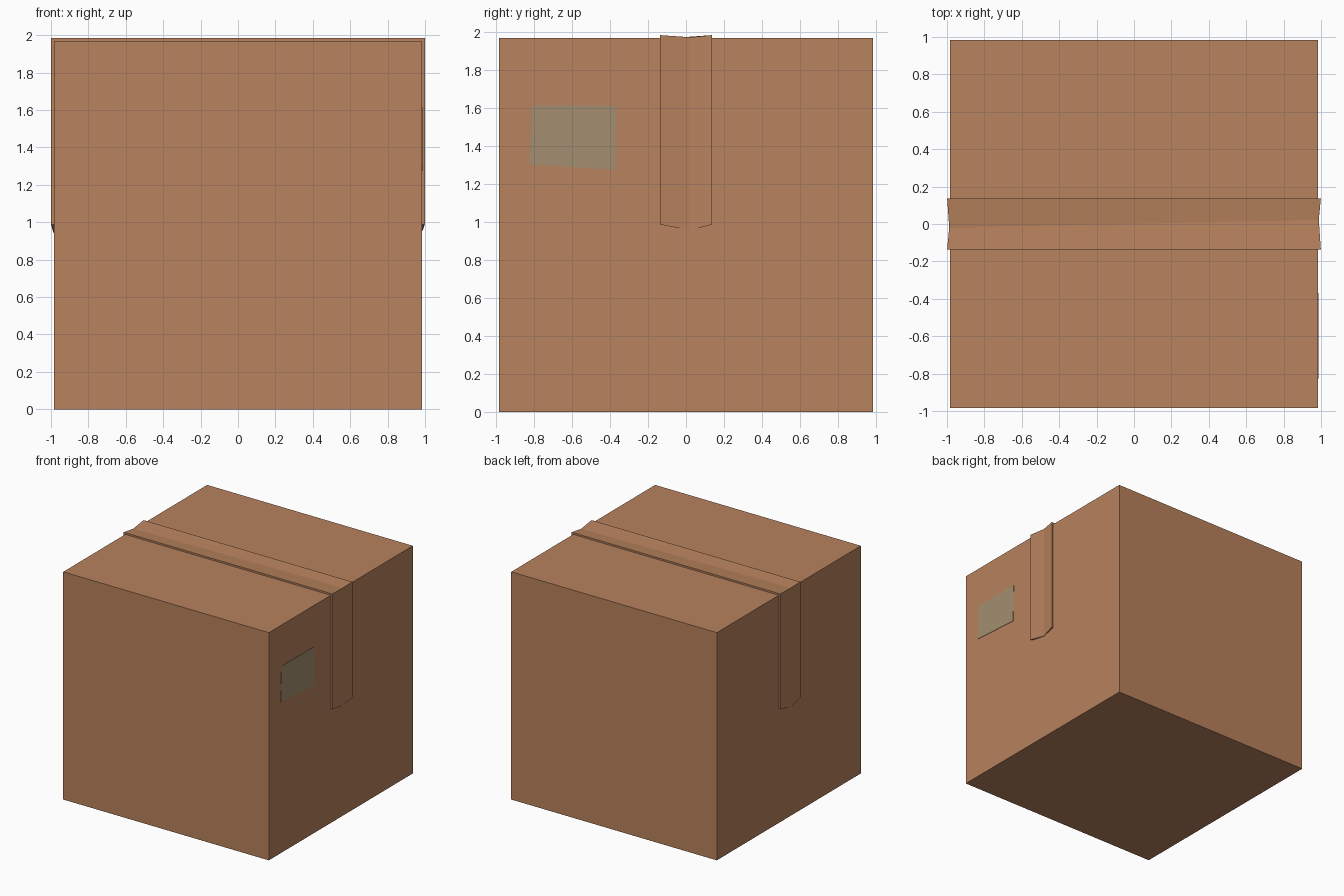
import bpy, bmesh

if "Cube" in bpy.data.objects:
    bpy.data.objects.remove(bpy.data.objects["Cube"])

H = 0.984      # half size of the box
TOP = 1.97     # box height
W = 0.137      # half width of the tape


def material(name, rgb):
    m = bpy.data.materials.new(name)
    m.diffuse_color = (*rgb, 1)
    m.use_nodes = True
    m.node_tree.nodes["Principled BSDF"].inputs["Base Color"].default_value = m.diffuse_color
    return m


def make_object(name, bm, mat):
    bmesh.ops.recalc_face_normals(bm, faces=bm.faces)
    me = bpy.data.meshes.new(name)
    bm.to_mesh(me)
    bm.free()
    me.materials.append(mat)
    ob = bpy.data.objects.new(name, me)
    bpy.context.collection.objects.link(ob)
    return ob


cardboard = material("cardboard brown", (0.479, 0.223, 0.110))
label_mat = material("label olive", (0.366, 0.275, 0.162))

# Cardboard box
bm = bmesh.new()
bmesh.ops.create_cube(bm, size=1)
for v in bm.verts:
    v.co.x *= 2 * H
    v.co.y *= 2 * H
    v.co.z = (v.co.z + 0.5) * TOP
make_object("cardboard_box", bm, cardboard)

# Tape: creased strip folded over the top and halfway down both sides
bm = bmesh.new()
rings = []
# side sign, is end of strip, crease y, crease end z
for s, end, c, tip in ((-1, True, -0.02, 0.945), (-1, False, -0.02, 0),
                       (1, False, 0.022, 0), (1, True, 0.022, 0.957)):
    outer, inner = [], []
    for y, lift in ((-W, 0.015), (c, 0.004), (W, 0.015)):
        z_end = tip if y == c else 0.988
        outer.append((s * (H + lift), y, z_end if end else TOP + lift))
        inner.append((s * H, y, z_end if end else TOP))
    rings.append([bm.verts.new(p) for p in outer + inner[::-1]])
for a, b in zip(rings, rings[1:]):
    for i in range(6):
        j = (i + 1) % 6
        bm.faces.new((a[i], a[j], b[j], b[i]))
for r in (rings[0], rings[-1]):
    bm.faces.new((r[0], r[1], r[4], r[5]))
    bm.faces.new((r[1], r[2], r[3], r[4]))
make_object("packing_tape", bm, cardboard)

# Slightly skewed label, a thin plate on the right side
bm = bmesh.new()
corners = ((-0.825, 1.305), (-0.373, 1.275), (-0.368, 1.613), (-0.812, 1.615))
face = bm.faces.new([bm.verts.new((H - 0.001, y, z)) for y, z in corners])
ext = bmesh.ops.extrude_face_region(bm, geom=[face], use_keep_orig=True)
for v in ext["geom"]:
    if isinstance(v, bmesh.types.BMVert):
        v.co.x += 0.004
make_object("shipping_label", bm, label_mat)
